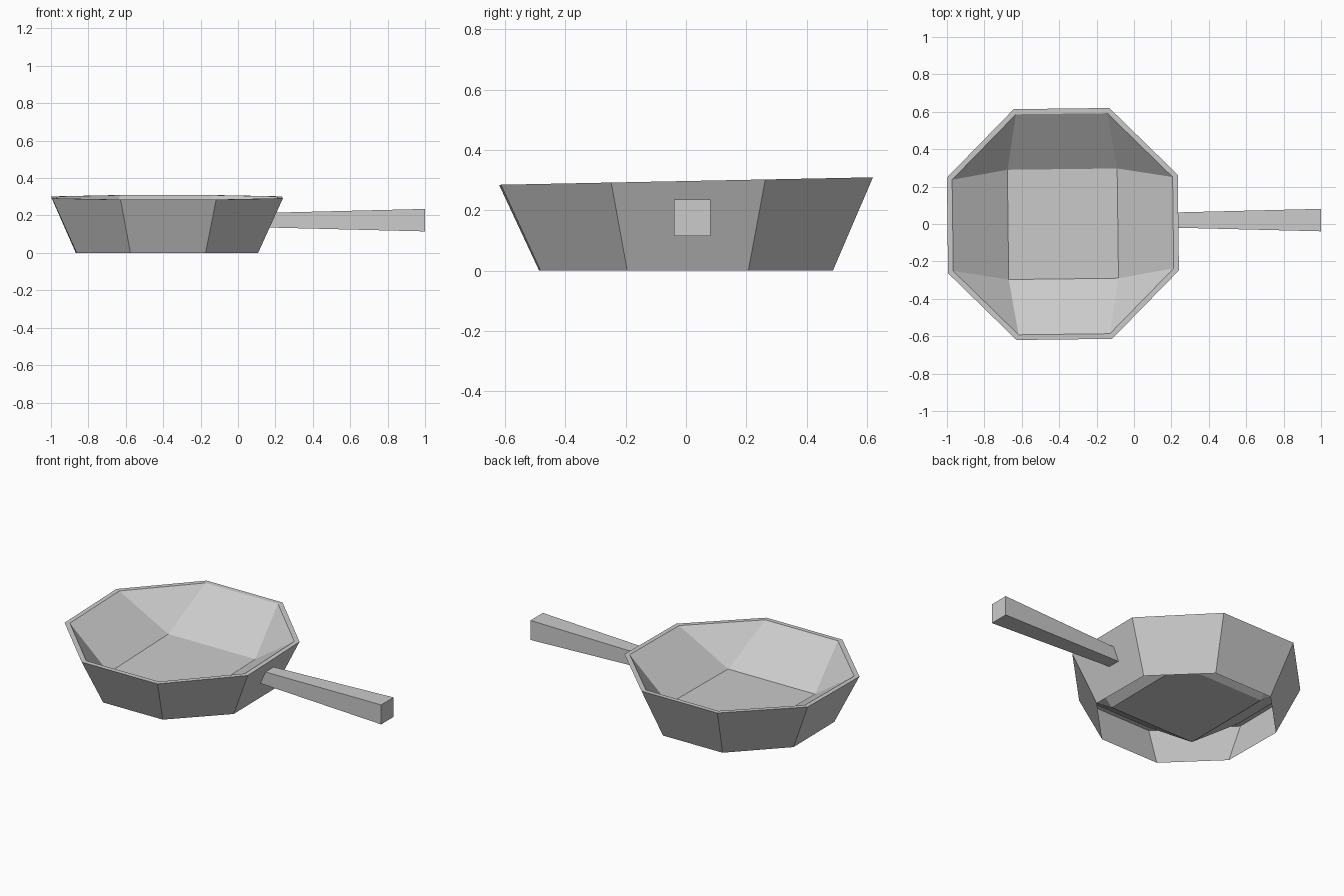
import bpy
import bmesh
from math import cos, sin, radians

cube = bpy.data.objects.get("Cube")
if cube:
    bpy.data.objects.remove(cube, do_unlink=True)

CENTRE_X = -0.38
TWIST = 0.7     # slight turn of the whole pan, in degrees
TILT = 0.02     # rise of the rim and floor towards the back

metal = bpy.data.materials.new("light_grey")
metal.use_nodes = True
metal.diffuse_color = (0.6, 0.6, 0.6, 1)
metal.node_tree.nodes["Principled BSDF"].inputs["Base Color"].default_value = (0.6, 0.6, 0.6, 1)


def finish(name, bm):
    mesh = bpy.data.meshes.new(name)
    bm.to_mesh(mesh)
    bm.free()
    mesh.materials.append(metal)
    obj = bpy.data.objects.new(name, mesh)
    bpy.context.collection.objects.link(obj)
    return obj


def ring(bm, sides, radius, z, tilt):
    """Regular polygon of vertices with flat sides facing the axes."""
    verts = []
    for k in range(sides):
        a = radians(360 * (k + 0.5) / sides + TWIST)
        y = radius * sin(a)
        verts.append(bm.verts.new((CENTRE_X + radius * cos(a), y, z + tilt * y)))
    return verts


# Pan: octagonal outer wall and lip, inner bowl narrowing to a raised square floor
bm = bmesh.new()
base = ring(bm, 8, 0.525, 0, 0)
rim = ring(bm, 8, 0.668, 0.297, TILT)
lip = ring(bm, 8, 0.638, 0.297, TILT)
floor = ring(bm, 4, 0.415, 0.09, TILT)
for i in range(8):
    j = (i + 1) % 8
    bm.faces.new((base[i], base[j], rim[j], rim[i]))
    bm.faces.new((rim[i], rim[j], lip[j], lip[i]))
    corners = [lip[i], lip[j], floor[j // 2]]
    if i // 2 != j // 2:
        corners.append(floor[i // 2])
    bm.faces.new(corners)
bm.faces.new(floor)
finish("pan_bowl", bm)

# Handle: square bar that widens towards its free end
bm = bmesh.new()
bmesh.ops.create_cube(bm, size=2)
for v in bm.verts:
    x, half = (1.0, 0.06) if v.co.x > 0 else (0.15, 0.039)
    v.co = (x, 0.021 + v.co.y * half, 0.175 + v.co.z * half)
finish("handle", bm)
